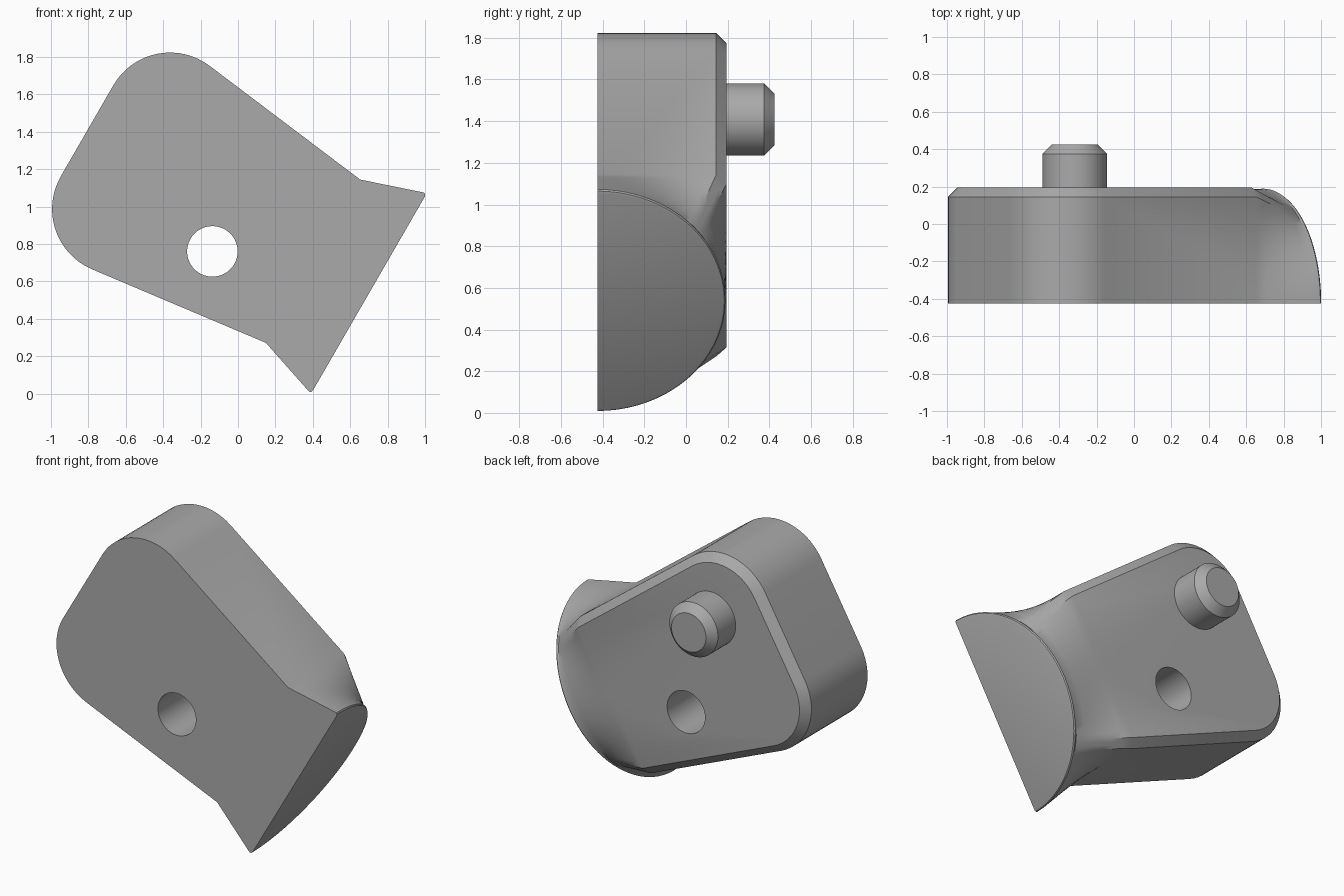
import bpy, bmesh, math
from mathutils import Vector, Matrix

cube = bpy.data.objects.get("Cube")
if cube:
    bpy.data.objects.remove(cube, do_unlink=True)

grey = bpy.data.materials.new("plain grey")
grey.use_nodes = True
color = (0.4, 0.4, 0.4, 1)
grey.diffuse_color = color
grey.node_tree.nodes["Principled BSDF"].inputs["Base Color"].default_value = color

# Main sizes; u runs along the tilted axis, v across it, h up from the front
FRONT, BACK = -0.425, 0.195
DEPTH = BACK - FRONT
CHAMFER = 0.05
NECK, FAR, HALF = -0.345, -1.74, 0.504
FLARE = 0.124            # widening of the sides towards the far end
CORNER = 0.35
TILT = math.radians(30)
CENTRE = Vector((0.70, 0, 0.535))


def place(u, v, h):
    c, s = math.cos(TILT), math.sin(TILT)
    return CENTRE + Vector((u * c + v * s, FRONT + h, v * c - u * s))


def new_object(name, bm):
    bmesh.ops.recalc_face_normals(bm, faces=bm.faces)
    mesh = bpy.data.meshes.new(name)
    bm.to_mesh(mesh)
    bm.free()
    mesh.materials.append(grey)
    obj = bpy.data.objects.new(name, mesh)
    bpy.context.collection.objects.link(obj)
    return obj


def smooth(obj):
    bpy.ops.object.select_all(action='DESELECT')
    obj.select_set(True)
    bpy.context.view_layer.objects.active = obj
    bpy.ops.object.shade_smooth_by_angle(angle=math.radians(30))


def outline(inset, steps=16):
    """Tapered block outline with two rounded far corners, open at the neck."""
    lean = math.atan(FLARE)
    cu = FAR + CORNER
    cv = HALF + FLARE * (NECK - cu) - CORNER / math.cos(lean)
    r = CORNER - inset
    half = [(NECK, HALF - inset / math.cos(lean))]
    start = math.pi / 2 - lean
    for i in range(steps + 1):
        a = start + (math.pi - start) * i / steps
        half.append((cu + r * math.cos(a), cv + r * math.sin(a)))
    return half + [(u, -v) for u, v in reversed(half)]


def cylinder(name, radius, depth, x, y, z, chamfer=0):
    """Round bar lying along y, optionally chamfered at its back end."""
    bm = bmesh.new()
    bmesh.ops.create_cone(bm, cap_ends=True, segments=64, radius1=radius,
                          radius2=radius, depth=depth)
    if chamfer:
        rim = [e for e in bm.edges if all(w.co.z > 0 for w in e.verts)]
        bmesh.ops.bevel(bm, geom=rim, offset=chamfer, segments=1, affect='EDGES')
    bm.transform(Matrix.Translation((x, y, z)) @ Matrix.Rotation(-math.pi / 2, 4, 'X'))
    return new_object(name, bm)


# Body: block with a chamfered back, drawn out into a half-round end
bm = bmesh.new()
rings = [[bm.verts.new(place(u, v, h)) for u, v in outline(d)]
         for d, h in ((0, 0), (0, DEPTH - CHAMFER), (CHAMFER, DEPTH))]
front, mid, back = rings

# Neck section, divided between its corners
corners = [(outline(d)[0][1], h) for d, h in
           ((0, 0), (0, DEPTH - CHAMFER), (CHAMFER, DEPTH))]
corners += [(-v, h) for v, h in reversed(corners)]
corner_verts = [r[0] for r in rings] + [r[-1] for r in reversed(rings)]
spans, section = [], []
for k, count in enumerate((14, 3, 24, 3, 14)):
    a, b = Vector(corners[k]), Vector(corners[k + 1])
    pts = [a.lerp(b, i / count) for i in range(count)]
    verts = [corner_verts[k]] + [bm.verts.new(place(NECK, p.x, p.y)) for p in pts[1:]]
    spans.append(verts + [corner_verts[k + 1]])
    section += list(zip(verts, pts))
section.append((corner_verts[-1], Vector(corners[-1])))

# Sides, chamfer and flat back of the block
for low, high in ((front, mid), (mid, back)):
    for i in range(1, len(low) - 2):
        bm.faces.new((low[i], low[i + 1], high[i + 1], high[i]))
bm.faces.new(spans[0] + [mid[1], front[1]])
bm.faces.new(spans[1] + [back[1], mid[1]])
bm.faces.new(spans[2] + back[-2:0:-1])
bm.faces.new(spans[3] + [mid[-2], back[-2]])
bm.faces.new(spans[4] + [front[-2], mid[-2]])

# Loft from the neck to the half-round end with a softened rim
loft = [[v for v, p in section]]
BLEND = 6
stations = [(i / BLEND, NECK * (1 - i / BLEND) - 0.025 * i / BLEND, 0.611)
            for i in range(1, BLEND + 1)]
stations += [(1, -0.012, 0.614), (1, -0.004, 0.609), (1, 0, 0.597)]
for t, u, radius in stations:
    ring = []
    for _, p in section:
        q = p.lerp(p.normalized() * radius, t)
        ring.append(bm.verts.new(place(u, q.x, q.y)))
    loft.append(ring)
for a, b in zip(loft, loft[1:]):
    for i in range(len(a) - 1):
        bm.faces.new((a[i], a[i + 1], b[i + 1], b[i]))
bm.faces.new(loft[-1])
bm.faces.new(front + [r[-1] for r in loft[1:]] + [r[0] for r in reversed(loft[1:])])
body = new_object("body", bm)

# Round hole through the body
cutter = cylinder("hole_cutter", 0.135, 2, -0.137, 0, 0.76)
cutter.hide_render = True
cut = body.modifiers.new("hole", 'BOOLEAN')
cut.operation = 'DIFFERENCE'
cut.solver = 'EXACT'
cut.object = cutter
bpy.context.view_layer.objects.active = body
bpy.ops.object.modifier_apply(modifier=cut.name)
bpy.data.objects.remove(cutter, do_unlink=True)
smooth(body)

# Chamfered peg on the back
PEG = 0.27
peg = cylinder("peg", 0.173, PEG, -0.317, 0.425 - PEG / 2, 1.408, CHAMFER)
smooth(peg)
